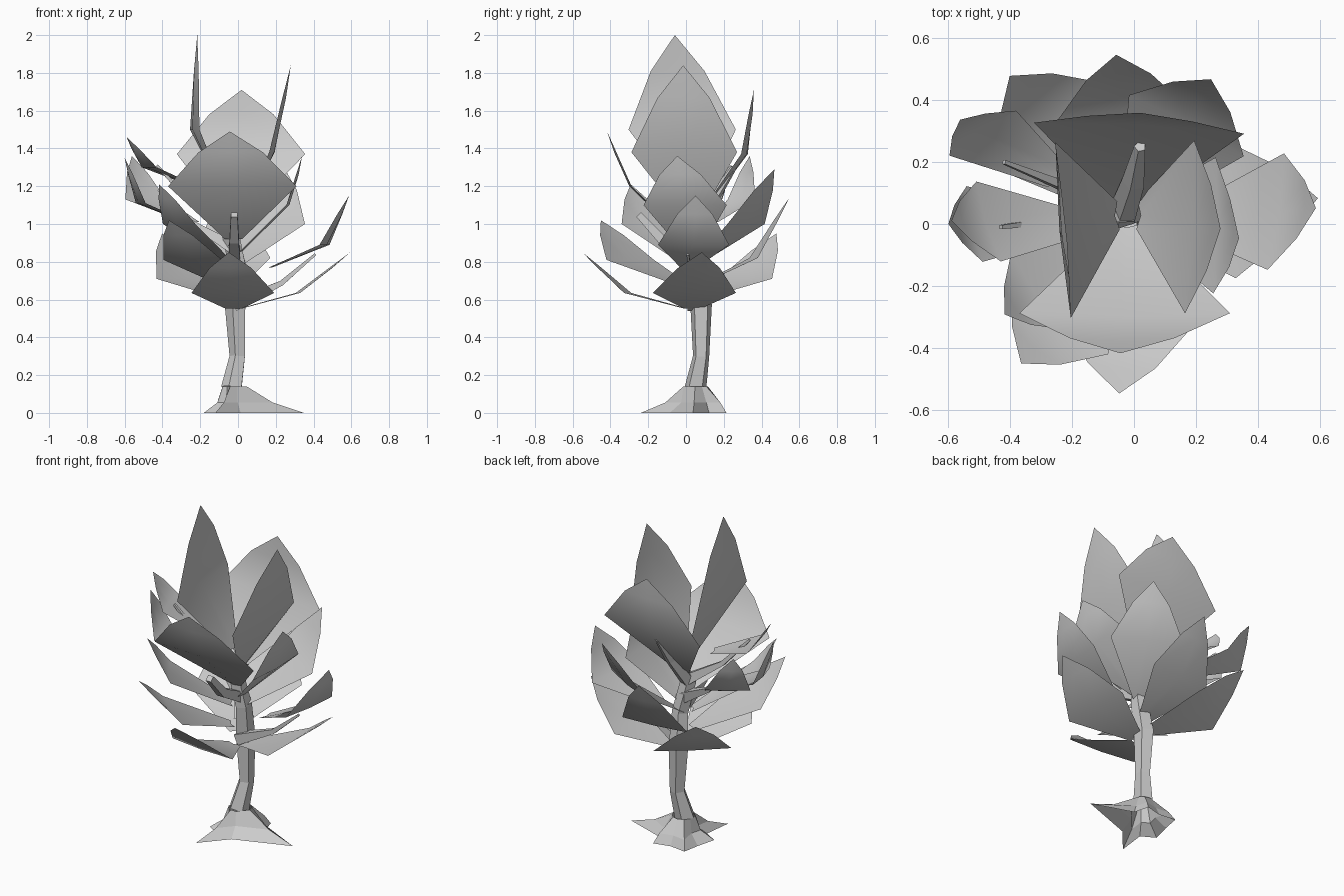
import bpy, math
from mathutils import Vector

if "Cube" in bpy.data.objects:
    bpy.data.objects.remove(bpy.data.objects["Cube"])


def make(name, verts, faces, smooth=False):
    me = bpy.data.meshes.new(name)
    me.from_pydata([tuple(v) for v in verts], [], faces)
    me.update()
    ob = bpy.data.objects.new(name, me)
    bpy.context.collection.objects.link(ob)
    if smooth:
        me.polygons.foreach_set("use_smooth", [True] * len(me.polygons))
    return ob


def rings(name, loops, cap=True):
    """Bridge equal-sized loops, optionally capping the far end."""
    n = len(loops[0])
    faces = [tuple(range((len(loops) - 1) * n, len(loops) * n))] if cap else []
    for r in range(len(loops) - 1):
        for k in range(n):
            j = (k + 1) % n
            faces.append((r * n + k, r * n + j, (r + 1) * n + j, (r + 1) * n + k))
    return make(name, [v for loop in loops for v in loop], faces)


def tube(name, pts, radii, sides):
    """Tapered tube along a path."""
    pts = [Vector(p) for p in pts]
    loops = []
    for i, p in enumerate(pts):
        d = (pts[min(i + 1, len(pts) - 1)] - pts[max(i - 1, 0)]).normalized()
        u = (Vector((1, 0, 0)) - d * d.x) if abs(d.x) < 0.6 else Vector((0, 1, 0)) - d * d.y
        u.normalize()
        w = d.cross(u)
        angles = [2 * math.pi * (k + 0.5) / sides for k in range(sides)]
        loops.append([p + (u * math.cos(a) + w * math.sin(a)) * radii[i] for a in angles])
    return rings(name, loops)


def leaf(name, azimuth, mid_r, mid_z, half, tip_r, tip_z, turn=0, shift=0):
    """Curved leaf card: narrow base near the trunk, wide middle, pointed tip."""
    a = math.radians(azimuth)
    out = Vector((math.cos(a), math.sin(a), 0))
    f = a + math.radians(turn)
    side = Vector((-math.sin(f), math.cos(f), 0))
    up = Vector((0, 0, 1))
    base_r = mid_r - 0.29
    outer = base_r > 0.15
    drop = 0.12 if outer else 0.35 * (mid_z - 0.4)
    b = out * (base_r if outer else 0.03) + up * (mid_z - drop)
    if not outer:
        b += Vector((-0.02, 0.03, 0))
    m = out * mid_r + up * mid_z
    t = out * tip_r + up * tip_z + side * shift
    s = m.lerp(t, 0.62)
    bow = out * 0.012
    verts = []
    for p, w in ((b, 0.045), (m, half), (s, half * 0.5)):
        verts += [p - side * w, p + bow, p + side * w]
    verts.append(t)
    faces = [(r + k, r + k + 1, r + k + 4, r + k + 3) for r in (0, 3) for k in (0, 1)]
    faces += [(6, 7, 9), (7, 8, 9)]
    return make(name, verts, faces, True)


# Bent trunk
tube("trunk", [(-0.03, 0.05, 0.13), (0, 0.08, 0.3), (-0.01, 0.08, 0.57), (0, 0.05, 0.78),
               (-0.04, 0.03, 0.97), (0, 0.14, 1.14), (0.02, 0.25, 1.3)],
     (0.06, 0.045, 0.06, 0.05, 0.05, 0.04, 0.02), 5)

# Side branches: start height and end point, sagging halfway
for name, z, end in (("front", 0.83, (-0.02, -0.25, 1.05)),
                     ("left", 0.97, (-0.43, -0.01, 1.31)),
                     ("back_left", 0.87, (-0.42, 0.2, 1.18)),
                     ("right", 0.57, (0.41, 0.01, 0.84))):
    start, end = Vector((-0.02, 0.04, z)), Vector(end)
    elbow = start.lerp(end, 0.58) - Vector((0, 0, 0.04))
    tip = 0.025 if name == "front" else 0.009
    tube(name + "_branch", (start, elbow, end), (0.045, tip + 0.01, tip), 4)

# Flared roots: open pointed star with valleys, rising to a collar
centre = Vector((-0.02, 0.05, 0))
star = []
for angle, reach in ((-2, 0.37), (60, 0.19), (126, 0.19), (203, 0.175), (251, 0.306)):
    for da, r in ((0, reach), (33, 0.14)):
        a = math.radians(angle + da)
        star.append((Vector((math.cos(a), math.sin(a), 0)), r))
rings("roots", [[centre + d * r for d, r in star],
                [centre + d * r * (0.8 if d.y > 0.4 else 0.55) + Vector((0, 0, 0.055))
                 for d, r in star],
                [centre + d * 0.066 + Vector((0, 0, 0.14)) for d, r in star]], False)

# Leaves: azimuth, middle radius and height, half width, tip radius and height
leaf("top_left_leaf", 185, 0.23, 1.5, 0.285, 0.22, 2.0, shift=0.04)
leaf("top_right_leaf", 357, 0.18, 1.38, 0.28, 0.28, 1.84)
leaf("top_back_leaf", 87, 0.31, 1.37, 0.34, 0.36, 1.71)
leaf("top_front_leaf", 264, 0.29, 1.2, 0.34, 0.42, 1.49, turn=6)
leaf("upper_right_leaf", 359, 0.26, 1.1, 0.22, 0.34, 1.36, shift=-0.04)
leaf("middle_right_leaf", 5, 0.46, 0.89, 0.19, 0.59, 1.15, turn=-13)
leaf("lower_right_leaf", 8, 0.32, 0.635, 0.22, 0.6, 0.85, turn=-5)
leaf("lower_front_leaf", 265, 0.31, 0.635, 0.22, 0.55, 0.85)
leaf("lower_front_left_leaf", 231, 0.38, 0.81, 0.2, 0.58, 1.02)
leaf("upper_front_left_leaf", 215, 0.38, 1.0, 0.15, 0.51, 1.21)
leaf("upper_left_leaf", 179, 0.47, 1.3, 0.135, 0.59, 1.46, turn=18)
leaf("middle_left_leaf", 180, 0.515, 1.11, 0.125, 0.6, 1.35, turn=12)
leaf("upper_back_left_leaf", 149, 0.57, 1.13, 0.13, 0.655, 1.36, turn=-25)
leaf("lower_back_left_leaf", 130, 0.41, 0.71, 0.22, 0.625, 0.95)
leaf("lower_back_leaf", 96, 0.36, 0.82, 0.21, 0.55, 1.14)
leaf("upper_back_right_leaf", 62, 0.36, 1.0, 0.21, 0.53, 1.29)
